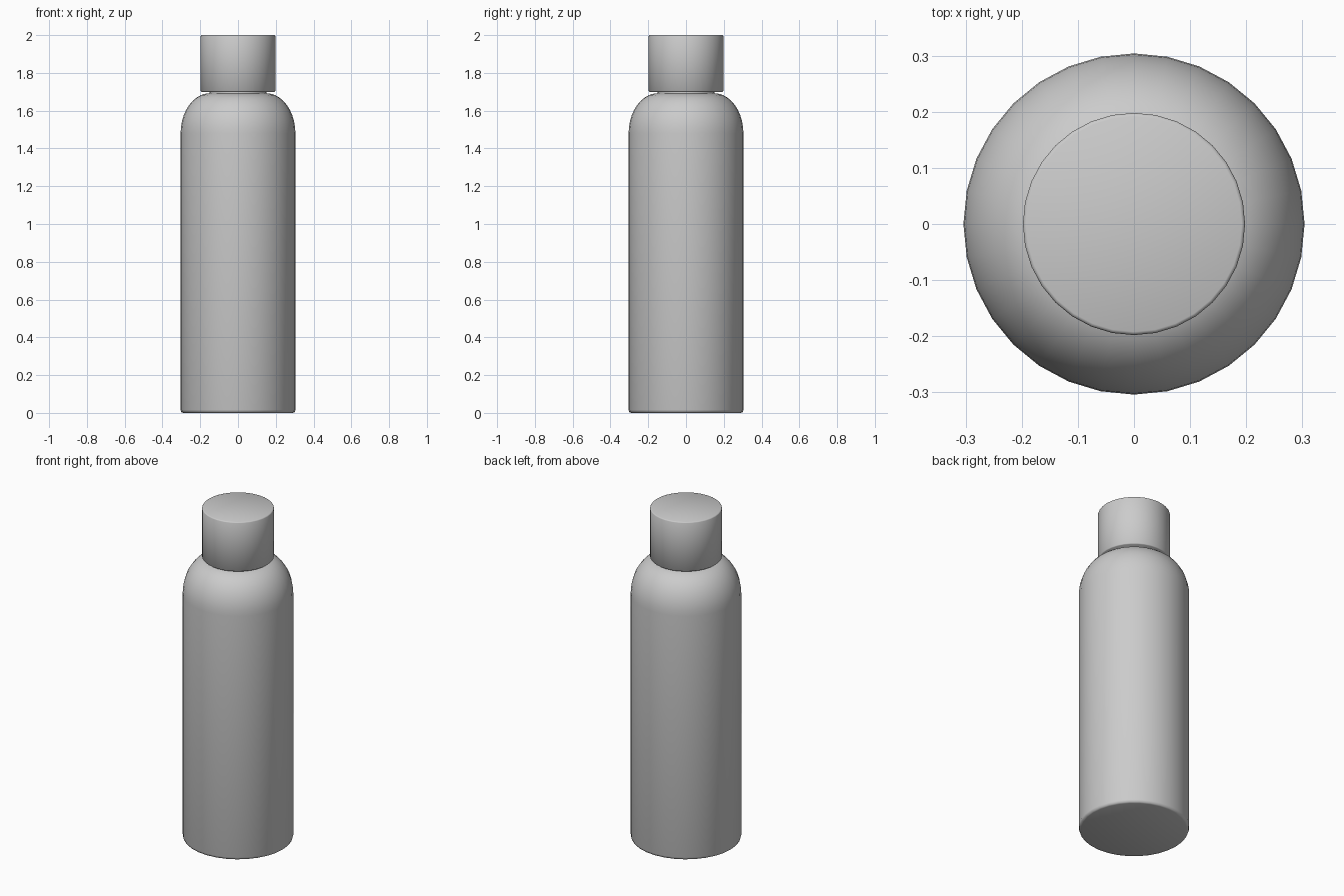
import bpy, bmesh, math

if "Cube" in bpy.data.objects:
    bpy.data.objects.remove(bpy.data.objects["Cube"])


def lathe(name, profile, sides=32, angle=50):
    """Revolve an (r, z) profile around z; the open ends are capped."""
    bm = bmesh.new()
    rings = []
    for r, z in profile:
        rings.append([bm.verts.new((r * math.cos(2 * math.pi * i / sides),
                                    r * math.sin(2 * math.pi * i / sides), z))
                      for i in range(sides)])
    for a, b in zip(rings, rings[1:]):
        for i in range(sides):
            j = (i + 1) % sides
            bm.faces.new((a[i], a[j], b[j], b[i]))
    bm.faces.new(rings[0][::-1])
    bm.faces.new(rings[-1])
    mesh = bpy.data.meshes.new(name)
    bm.to_mesh(mesh)
    bm.free()
    obj = bpy.data.objects.new(name, mesh)
    bpy.context.collection.objects.link(obj)
    bpy.ops.object.select_all(action='DESELECT')
    obj.select_set(True)
    bpy.context.view_layer.objects.active = obj
    bpy.ops.object.shade_smooth_by_angle(angle=math.radians(angle))
    return obj


# Bottle body: small base bevel, straight wall, rounded shoulder, short neck
shoulder = [(0.15 + 0.154 * math.cos(t), 1.48 + 0.212 * math.sin(t))
            for t in (math.radians(90 * i / 10) for i in range(11))]
lathe("bottle_body", [(0.29, 0.0), (0.30, 0.004), (0.304, 0.016)] + shoulder
      + [(0.15, 1.75)])

# Screw cap with slightly softened rims
lathe("cap", [(0.194, 1.70), (0.198, 1.704), (0.198, 1.994), (0.196, 1.998), (0.192, 2.0)])
